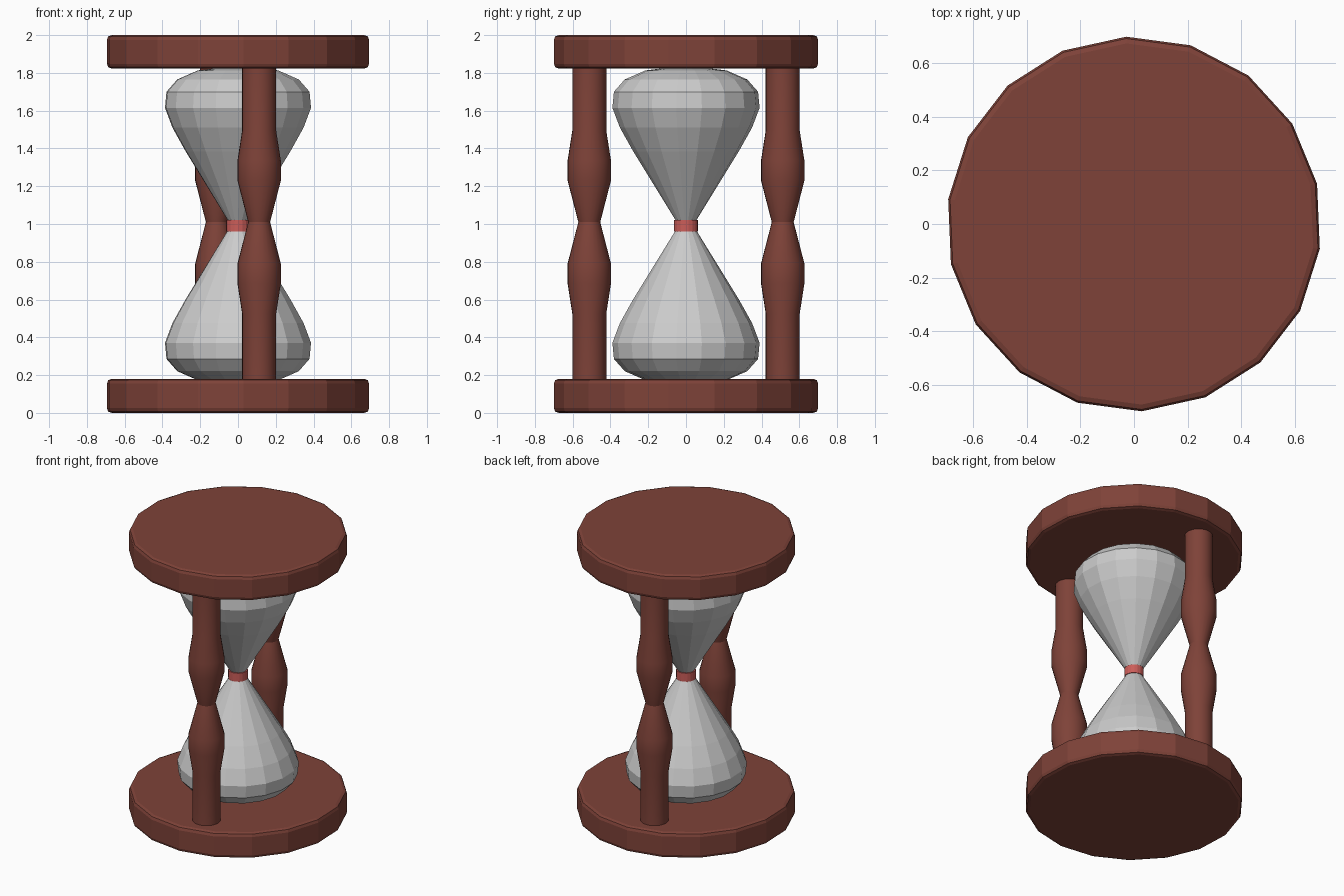
import bpy, bmesh
from math import sin, cos, radians

if "Cube" in bpy.data.objects:
    bpy.data.objects.remove(bpy.data.objects["Cube"])

TURN = radians(12.4)      # whole model is turned slightly about z


def material(name, rgb):
    m = bpy.data.materials.new(name)
    m.diffuse_color = (*rgb, 1)
    m.use_nodes = True
    m.node_tree.nodes["Principled BSDF"].inputs["Base Color"].default_value = m.diffuse_color
    return m


def lathe(name, profile, sides, mat=None, at=(0, 0), smooth=False):
    """Closed solid of revolution from (radius, z) points, bottom to top."""
    bm = bmesh.new()
    rings = []
    for r, z in profile:
        rings.append([bm.verts.new((r * cos(TURN + radians(360 * i / sides)),
                                    r * sin(TURN + radians(360 * i / sides)), z))
                      for i in range(sides)])
    for a, b in zip(rings, rings[1:]):
        for i in range(sides):
            j = (i + 1) % sides
            bm.faces.new((a[i], a[j], b[j], b[i]))
    bm.faces.new(rings[0][::-1])
    bm.faces.new(rings[-1])
    bmesh.ops.recalc_face_normals(bm, faces=bm.faces)
    me = bpy.data.meshes.new(name)
    bm.to_mesh(me)
    bm.free()
    ob = bpy.data.objects.new(name, me)
    ob.location = (*at, 0)
    bpy.context.collection.objects.link(ob)
    if mat:
        me.materials.append(mat)
    if smooth:
        bpy.ops.object.select_all(action='DESELECT')
        ob.select_set(True)
        bpy.context.view_layer.objects.active = ob
        bpy.ops.object.shade_smooth_by_angle(angle=radians(25))
    return ob


def flip(profile, mid):
    """Mirror a profile in z about mid, kept bottom to top."""
    return [(r, 2 * mid - z) for r, z in reversed(profile)]


wood = material("dark_wood", (0.21, 0.055, 0.04))
red = material("red_band", (0.6, 0.11, 0.1))

# round end plates with softened rims
T = 0.18
rim = [(0.675, 0), (0.693, 0.007), (0.70, 0.025)]
plate = rim + flip(rim, T / 2)
lathe("bottom_plate", plate, 18, wood)
lathe("top_plate", [(r, z + 2 - T + 0.003 * (z < T / 2)) for r, z in plate], 18, wood)

# glass bulbs
bulb = [(0.05, 0.99), (0.055, 1.02), (0.28, 1.385), (0.35, 1.51), (0.39, 1.615),
        (0.382, 1.70), (0.325, 1.765), (0.215, 1.813), (0.10, 1.827)]
lathe("upper_bulb", bulb, 18)
lathe("lower_bulb", flip(bulb, 0.993), 18)

# band around the neck
lathe("neck_band", [(0.063, 0.96), (0.063, 1.02)], 18, red)

# two turned posts on opposite sides
half = [(0.09, 0.17), (0.09, 0.525), (0.115, 0.685), (0.115, 0.79), (0.058, 1.01)]
post = half + flip(half, 1.01)[1:]
post[-1] = (0.09, 1.835)
for name, s in (("front_post", 1), ("back_post", -1)):
    lathe(name, post, 24, wood, at=(0.112 * s, -0.512 * s), smooth=True)
